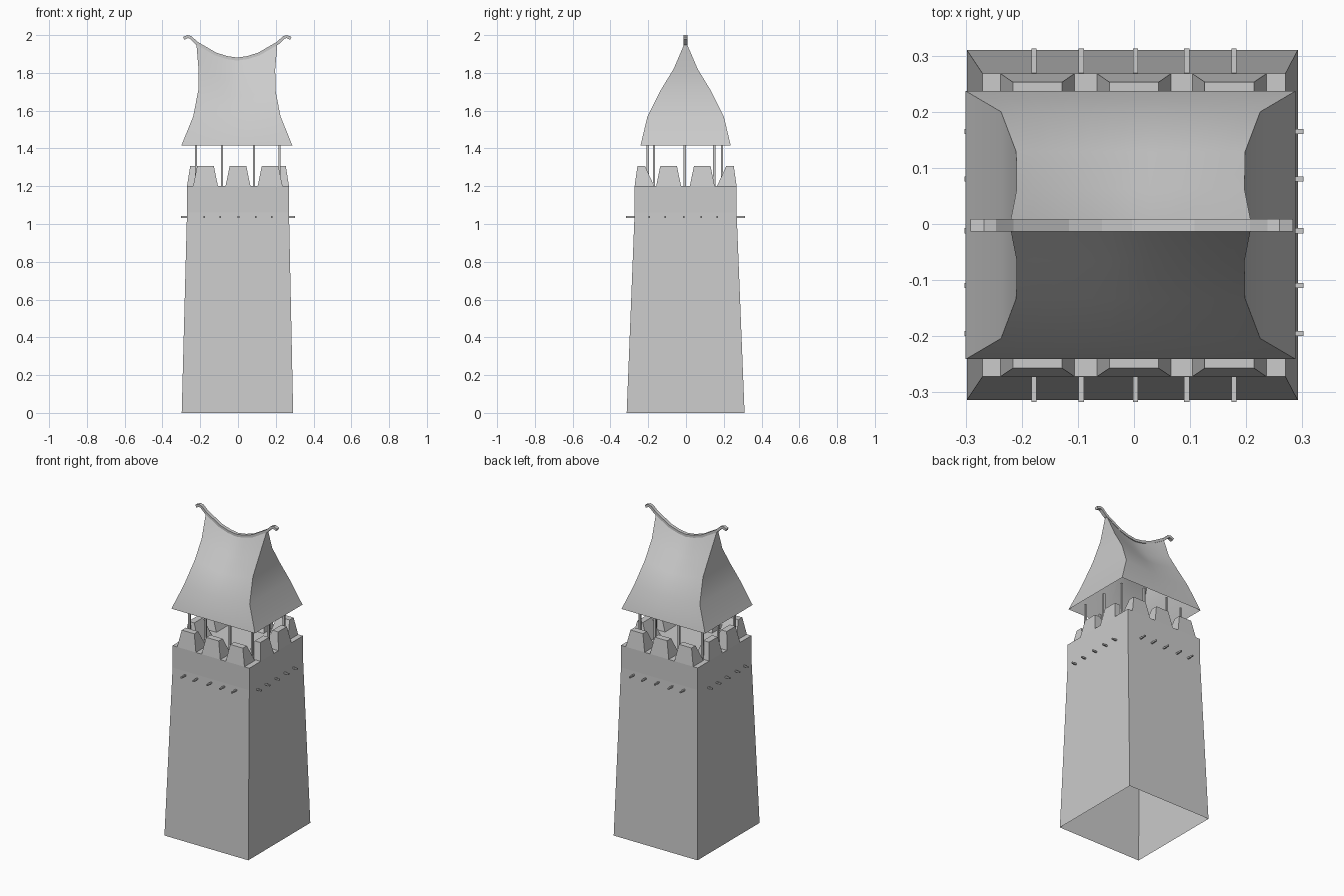
import bpy
import bmesh
from mathutils import Vector

cube = bpy.data.objects.get("Cube")
if cube:
    bpy.data.objects.remove(cube, do_unlink=True)

CX, CY = -0.003, -0.002      # tower axis
FLOOR = 1.2                  # top of the tower body

grey = bpy.data.materials.new("stone grey")
grey.use_nodes = True
grey.diffuse_color = (0.6, 0.6, 0.6, 1)
grey.node_tree.nodes["Principled BSDF"].inputs["Base Color"].default_value = (0.6, 0.6, 0.6, 1)


def make(name, bm, smooth=False, normals=True):
    """Turn a bmesh into a named object in the scene."""
    if normals:
        bmesh.ops.recalc_face_normals(bm, faces=bm.faces)
    mesh = bpy.data.meshes.new(name)
    bm.to_mesh(mesh)
    bm.free()
    mesh.materials.append(grey)
    obj = bpy.data.objects.new(name, mesh)
    bpy.context.collection.objects.link(obj)
    if smooth:
        bpy.ops.object.select_all(action='DESELECT')
        obj.select_set(True)
        bpy.context.view_layer.objects.active = obj
        bpy.ops.object.shade_smooth_by_angle(angle=0.6)
    return obj


def loft(bm, rings, cap_start=True, cap_end=True):
    """Skin a list of closed point rings."""
    rows = [[bm.verts.new(p) for p in ring] for ring in rings]
    for low, high in zip(rows, rows[1:]):
        n = len(low)
        for i in range(n):
            bm.faces.new((low[i], low[(i + 1) % n], high[(i + 1) % n], high[i]))
    if cap_start:
        bm.faces.new(rows[0][::-1])
    if cap_end:
        bm.faces.new(rows[-1])


def rect(cx, cy, hx, hy, z):
    return [(cx - hx, cy - hy, z), (cx + hx, cy - hy, z),
            (cx + hx, cy + hy, z), (cx - hx, cy + hy, z)]


def box(bm, cx, cy, hx, hy, z0, z1):
    loft(bm, [rect(cx, cy, hx, hy, z0), rect(cx, cy, hx, hy, z1)])


# Tower body: tapered shell, open underneath, upright band at the top
bm = bmesh.new()
loft(bm, [rect(CX, CY, 0.295, 0.312, 0),
          rect(CX + 0.003, CY, 0.27, 0.27, 1.06),
          rect(CX + 0.003, CY, 0.27, 0.27, FLOOR)], cap_start=False)
make("tower_body", bm)

# Merlons: tapered blocks, three on front and back, two on each side
bm = bmesh.new()
TOP = 1.307
for s in (-1, 1):
    for x in (-0.172, 0, 0.17):
        loft(bm, [rect(x, CY + s * 0.218, 0.066, 0.052, FLOOR),
                  rect(x, CY + s * 0.235, 0.044, 0.02, TOP)])
    for y in (-0.092, 0.086):
        loft(bm, [rect(s * 0.218, y, 0.066 - 0.014, 0.066, FLOOR),
                  rect(s * 0.233, y, 0.02, 0.044, TOP)])
make("merlons", bm)

# Pegs: a row of five short beams on every wall
bm = bmesh.new()
PEG_Z, PEG = 1.037, 0.0045
for s in (-1, 1):
    for x in (-0.178, -0.094, 0.003, 0.094, 0.178):
        box(bm, x, CY + s * 0.287, PEG, 0.028, PEG_Z - PEG, PEG_Z + PEG)
    for y in (-0.195, -0.11, -0.012, 0.08, 0.165):
        box(bm, s * 0.275, y, 0.027, PEG, PEG_Z - PEG, PEG_Z + PEG)
make("wall_pegs", bm)

# Posts carrying the roof
bm = bmesh.new()
spots = [(x, y) for x in (-0.085, 0.085) for y in (-0.203, 0.19)]
spots += [(x, y) for x in (-0.222, 0.22) for y in (-0.17, -0.007, 0.15)]
for x, y in spots:
    box(bm, x, y, 0.006, 0.006, FLOOR, 1.44)
make("roof_posts", bm)

# Roof: flared hip levels (half length, half depth, height, sag in the middle)
levels = [(0.294, 0.239, 1.415, 0), (0.231, 0.202, 1.57, 0.015),
          (0.204, 0.131, 1.71, 0.035), (0.203, 0.064, 1.82, 0.06),
          (0.215, 0.003, 1.962, 0.093)]
COLS = 12
bm = bmesh.new()
rings = []
for hx, hy, z, sag in levels:
    front = []
    for i in range(COLS + 1):
        t = 2 * i / COLS - 1
        front.append((-0.006 + hx * t, -hy, z - sag * (1 - abs(t) ** 1.6)))
    back = [(x, hy, h) for x, y, h in reversed(front)]
    rings.append([(x, y + CY, h) for x, y, h in front + back])
loft(bm, rings, cap_start=False, cap_end=False)
make("roof", bm, smooth=True)

# Ridge beam: square section swept along the sagging ridge with curled tips
half = [(0.284, 1.983), (0.262, 1.992), (0.247, 1.988), (0.215, 1.958),
        (0.115, 1.9), (0.055, 1.881)]
path = [(-x, z) for x, z in half] + [(0, 1.873)] + half[::-1]
path = [Vector((x - 0.004, 0, z)) for x, z in path]
bm = bmesh.new()
rings = []
for i, p in enumerate(path):
    run = (path[min(i + 1, len(path) - 1)] - path[max(i - 1, 0)]).normalized()
    up = Vector((-run.z, 0, run.x)) * 0.008
    side = Vector((0, 0.011, 0))
    mid = p + Vector((0, -0.002, 0))
    rings.append([mid - side - up, mid + side - up, mid + side + up, mid - side + up])
loft(bm, rings)
make("ridge_beam", bm)
